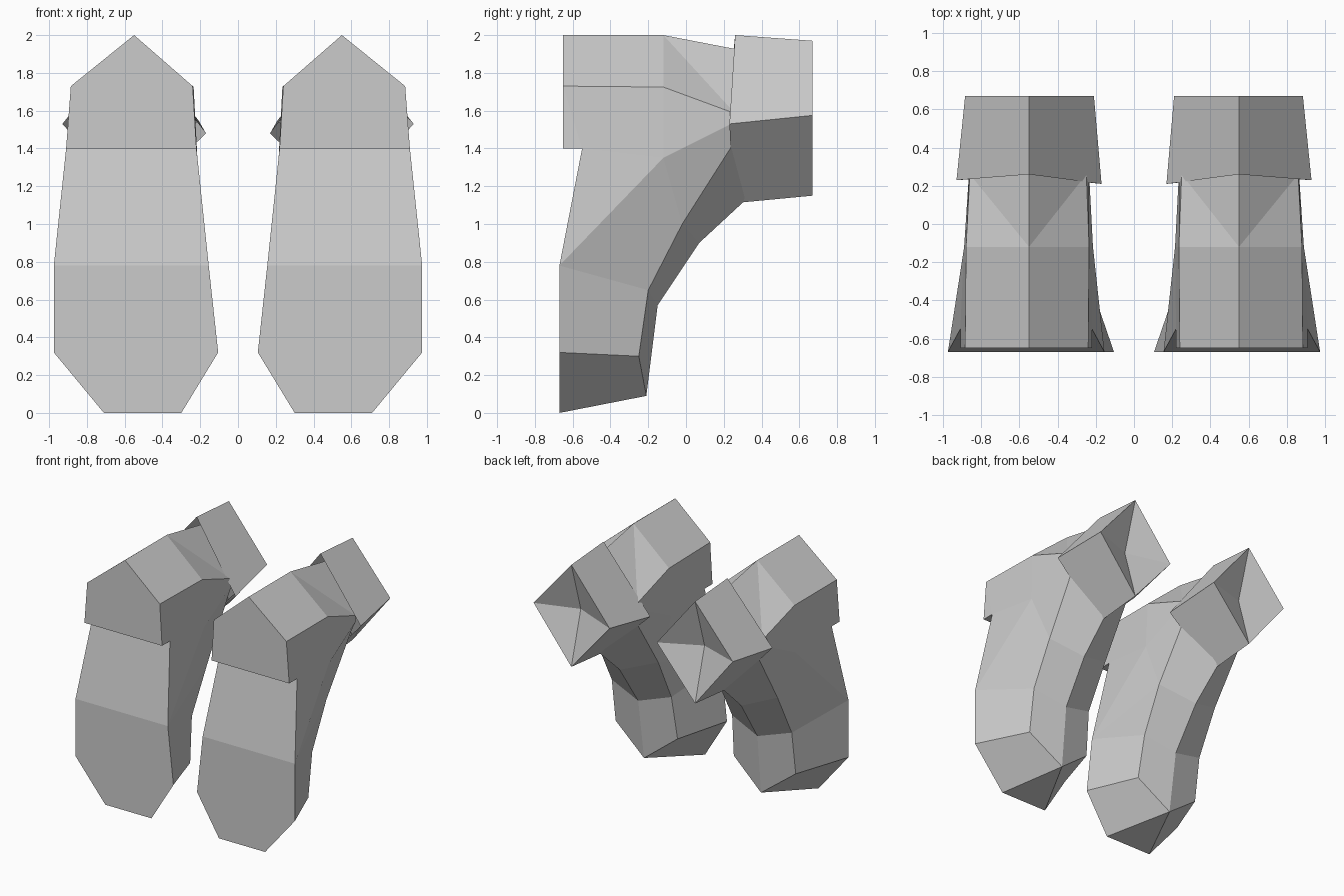
import bpy, bmesh

if "Cube" in bpy.data.objects:
    bpy.data.objects.remove(bpy.data.objects["Cube"])

grey = bpy.data.materials.new("plain grey")
grey.diffuse_color = (0.6, 0.6, 0.6, 1)
grey.use_nodes = True
grey.node_tree.nodes["Principled BSDF"].inputs["Base Color"].default_value = grey.diffuse_color


def build(name, points, faces):
    """Flat-shaded part for the right side, mirrored to the left."""
    bm = bmesh.new()
    verts = {k: bm.verts.new(p) for k, p in points.items()}
    for f in faces:
        bm.faces.new([verts[k] for k in f])
    bmesh.ops.recalc_face_normals(bm, faces=bm.faces)
    mesh = bpy.data.meshes.new(name)
    bm.to_mesh(mesh)
    bm.free()
    mesh.materials.append(grey)
    ob = bpy.data.objects.new(name, mesh)
    bpy.context.collection.objects.link(ob)
    mod = ob.modifiers.new("mirror", 'MIRROR')
    mod.use_mirror_merge = False
    return ob


# Paired corners of the bent limb: inner x, outer x, y, z
pairs = {
    "eave_front": (0.24, 0.885, -0.65, 1.73),
    "eave_mid": (0.235, 0.88, -0.12, 1.725),
    "eave_back": (0.25, 0.86, 0.26, 1.585),
    "cap_low": (0.22, 0.91, -0.65, 1.40),
    "step": (0.22, 0.91, -0.55, 1.40),
    "side_mid": (0.215, 0.89, -0.12, 1.35),
    "side_back": (0.235, 0.865, 0.26, 1.54),
    "chest": (0.155, 0.975, -0.67, 0.78),
    "hip": (0.105, 0.975, -0.67, 0.32),
    "toe": (0.30, 0.71, -0.67, 0.0),
    "rear_low": (0.25, 0.80, -0.25, 0.30),
    "rear_mid": (0.27, 0.80, -0.20, 0.65),
    "rear_high": (0.26, 0.80, -0.02, 1.00),
    "rear_top": (0.27, 0.82, 0.26, 1.44),
}
# Points on the middle line
points = {
    "roof_front": (0.55, -0.65, 2.0),
    "roof_mid": (0.55, -0.12, 2.0),
    "roof_back": (0.55, 0.32, 1.915),
    "keel_low": (0.52, -0.21, 0.09),
    "keel_mid": (0.53, -0.15, 0.57),
    "keel_high": (0.54, 0.07, 0.90),
    "keel_top": (0.55, 0.34, 1.15),
}
for key, (inner, outer, y, z) in pairs.items():
    points[key + "_i"] = (inner, y, z)
    points[key + "_o"] = (outer, y, z)

# Faces that occur on both the inner and the outer flank
flank = [
    "eave_front roof_front roof_mid eave_mid",
    "eave_mid roof_mid eave_back",
    "roof_mid roof_back eave_back",
    "eave_front eave_mid side_mid step",
    "eave_front step cap_low",
    "eave_mid eave_back side_back side_mid",
    "step side_mid chest",
    "chest side_mid rear_high",
    "chest rear_high rear_mid",
    "side_mid side_back rear_top rear_high",
    "chest rear_mid rear_low hip",
    "hip rear_low keel_low toe",
    "rear_low rear_mid keel_mid keel_low",
    "rear_mid rear_high keel_high keel_mid",
    "rear_high rear_top keel_top keel_high",
]
faces = []
for side in ("_i", "_o"):
    for f in flank:
        faces.append([k + side if k in pairs else k for k in f.split()])
# Front panels spanning both flanks, then the sole
for a, b in (("cap_low", "eave_front"), ("step", "cap_low"), ("chest", "step"),
             ("hip", "chest"), ("toe", "hip")):
    f = [a + "_i", a + "_o", b + "_o", b + "_i"]
    if b == "eave_front":
        f.insert(3, "roof_front")
    faces.append(f)
faces.append(["toe_i", "toe_o", "keel_low"])
build("bent_limb", points, faces)

# Diamond sleeve, open at the front, with a pyramid recess at the back
front = [(0.55, 0.26, 2.0), (0.93, 0.23, 1.53), (0.55, 0.25, 1.11), (0.17, 0.21, 1.48)]
back = [(0.55, 0.67, 1.97), (0.885, 0.67, 1.575), (0.55, 0.67, 1.15), (0.21, 0.67, 1.55)]
points = {"apex": (0.55, 0.55, 1.57)}
faces = []
for i in range(4):
    j = (i + 1) % 4
    points["f%d" % i], points["b%d" % i] = front[i], back[i]
    faces.append(["f%d" % i, "f%d" % j, "b%d" % j, "b%d" % i])
    faces.append(["b%d" % i, "b%d" % j, "apex"])
build("diamond_sleeve", points, faces)
